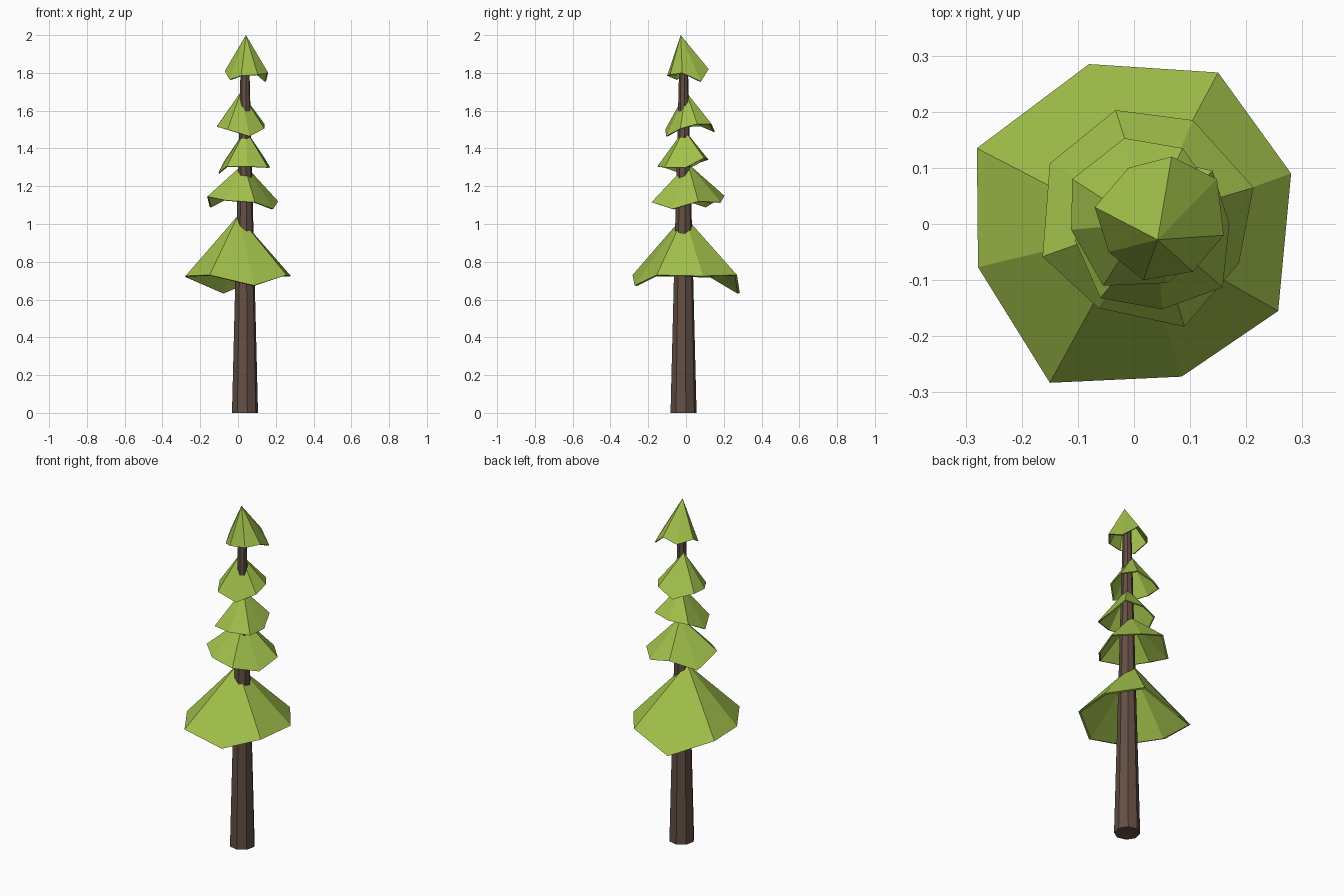
import bpy, bmesh, math
from mathutils import Vector


def material(name, rgb):
    m = bpy.data.materials.new(name)
    m.diffuse_color = (*rgb, 1)
    return m


LEAF = material("leaf green", (0.36, 0.53, 0.07))
BARK = material("bark brown", (0.125, 0.078, 0.057))


def finish(bm, name, mat):
    bmesh.ops.recalc_face_normals(bm, faces=bm.faces)
    mesh = bpy.data.meshes.new(name)
    bm.to_mesh(mesh)
    bm.free()
    mesh.materials.append(mat)
    bpy.context.collection.objects.link(bpy.data.objects.new(name, mesh))


# Hollow faceted cone: outer fan, inner fan and a thin rim between them
def tier(name, apex, rim, thick):
    bm = bmesh.new()
    tip = Vector(apex)
    inner_tip = tip - Vector((0, 0, thick * 2))
    outer = [bm.verts.new(p) for p in rim]
    inner = []
    for p in rim:
        p = Vector(p)
        inward = Vector((tip.x - p.x, tip.y - p.y, 0)).normalized()
        inner.append(bm.verts.new(p + inward * thick - Vector((0, 0, thick * 0.3))))
    top, under = bm.verts.new(tip), bm.verts.new(inner_tip)
    n = len(rim)
    for i in range(n):
        j = (i + 1) % n
        bm.faces.new((outer[i], outer[j], top))
        bm.faces.new((inner[j], inner[i], under))
        bm.faces.new((outer[j], outer[i], inner[i], inner[j]))
    finish(bm, name, LEAF)


# Tapered eight-sided trunk
bm = bmesh.new()
rings = []
for z, r in ((0, 0.07), (1.86, 0.023)):
    rings.append([bm.verts.new((0.037 + r * math.cos(a), -0.013 + r * math.sin(a), z))
                  for a in (math.radians(10 + 45 * k) for k in range(8))])
low, high = rings
for i in range(8):
    j = (i + 1) % 8
    bm.faces.new((low[i], low[j], high[j], high[i]))
bm.faces.new(low[::-1])
bm.faces.new(high)
finish(bm, "trunk", BARK)

# Foliage tiers from bottom to top
tier("bottom_foliage", (0, -0.01, 1.045), [
    (-0.28, 0.135, 0.72), (-0.278, -0.077, 0.725), (-0.15, -0.283, 0.73), (0.085, -0.272, 0.675),
    (0.257, -0.155, 0.73), (0.28, 0.09, 0.725), (0.15, 0.27, 0.73), (-0.08, 0.285, 0.635)], 0.012)
tier("lower_foliage", (0.03, 0.01, 1.32), [
    (-0.15, 0.108, 1.09), (-0.163, -0.058, 1.145), (-0.063, -0.15, 1.125), (0.09, -0.183, 1.115),
    (0.187, -0.07, 1.08), (0.213, 0.065, 1.12), (0.105, 0.185, 1.115), (-0.033, 0.203, 1.15)], 0.009)
tier("middle_foliage", (0.04, -0.01, 1.5), [
    (-0.105, -0.03, 1.27), (-0.06, -0.132, 1.305), (0.05, -0.152, 1.305), (0.158, -0.113, 1.3),
    (0.17, 0, 1.3), (0.14, 0.095, 1.35), (0.03, 0.12, 1.34), (-0.075, 0.085, 1.33)], 0.008)
tier("upper_foliage", (0.015, 0.0, 1.7), [
    (-0.11, 0.08, 1.52), (-0.112, -0.01, 1.515), (-0.055, -0.11, 1.5), (0.06, -0.105, 1.465),
    (0.14, -0.03, 1.505), (0.14, 0.06, 1.53), (0.087, 0.135, 1.53), (-0.017, 0.153, 1.49)], 0.008)
tier("top_foliage", (0.042, -0.028, 2.0), [
    (-0.07, 0.03, 1.81), (-0.045, -0.05, 1.765), (0.017, -0.1, 1.785), (0.105, -0.085, 1.79),
    (0.16, -0.02, 1.8), (0.148, 0.08, 1.755), (0.067, 0.12, 1.82), (-0.01, 0.1, 1.79)], 0.008)
